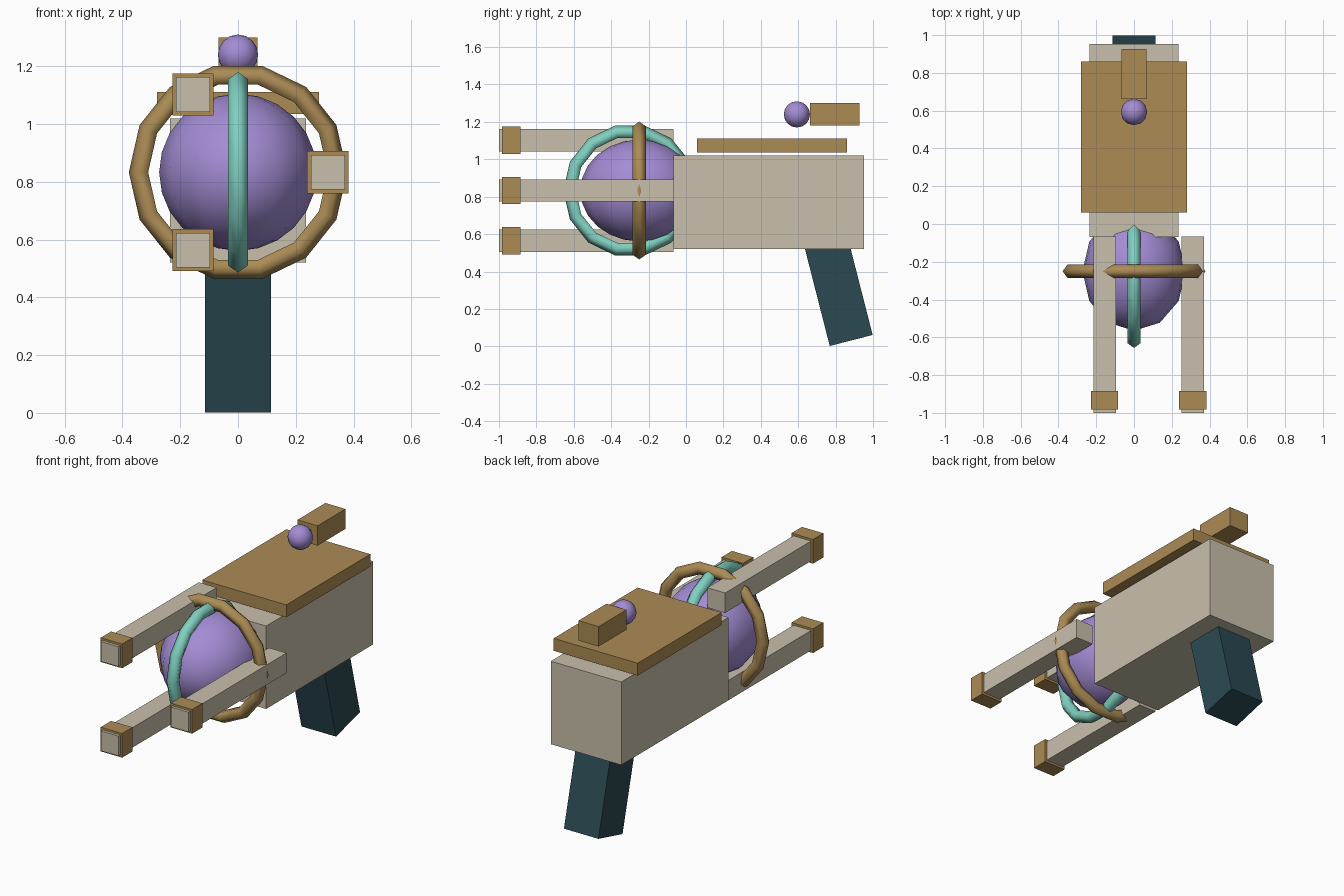
import bpy
import math
from math import radians

if "Cube" in bpy.data.objects:
    bpy.data.objects.remove(bpy.data.objects["Cube"])


def material(name, rgb):
    m = bpy.data.materials.new(name)
    lin = [((c / 255 + 0.055) / 1.055) ** 2.4 for c in rgb]
    m.diffuse_color = (*lin, 1)
    m.use_nodes = True
    m.node_tree.nodes["Principled BSDF"].inputs["Base Color"].default_value = m.diffuse_color
    return m


BEIGE = material("warm grey shell", (201, 192, 172))
BRASS = material("brass", (171, 139, 84))
PURPLE = material("purple glow", (163, 140, 212))
MINT = material("mint", (128, 208, 192))
DARK = material("dark teal", (43, 74, 83))


def finish(name, mat, smooth=False):
    ob = bpy.context.object
    ob.name = name
    ob.data.name = name
    ob.data.materials.append(mat)
    if smooth:
        bpy.ops.object.shade_smooth()
    return ob


def box(name, loc, size, mat, rot=(0, 0, 0)):
    bpy.ops.mesh.primitive_cube_add(size=1, location=loc, rotation=rot)
    bpy.context.object.scale = size
    return finish(name, mat)


def ball(name, loc, radii, segments, rings, mat):
    bpy.ops.mesh.primitive_uv_sphere_add(segments=segments, ring_count=rings, radius=1, location=loc)
    bpy.context.object.scale = radii
    return finish(name, mat, True)


def ring(name, loc, rot, outer, tube, mat):
    bpy.ops.mesh.primitive_torus_add(major_segments=14, minor_segments=5, location=loc, rotation=rot,
                                     major_radius=outer - tube, minor_radius=tube)
    return finish(name, mat, True)


AXIS_Z = 0.833

# Main housing, floating top plate and grip
box("body", (0, 0.442, 0.77), (0.47, 1.02, 0.50), BEIGE)
box("top_plate", (0, 0.46, 1.073), (0.56, 0.80, 0.075), BRASS)
box("grip", (0, 0.809, 0.322), (0.23, 0.237, 0.60), DARK, (0.25, 0, 0))

# Sight block with its bead
box("sight_block", (0, 0.795, 1.24), (0.134, 0.265, 0.12), BRASS)
ball("sight_bead", (0, 0.593, 1.24), (0.07, 0.07, 0.07), 12, 8, PURPLE)

# Energy core and the two crossed rings
ball("core", (0, -0.25, AXIS_Z), (0.273, 0.315, 0.272), 12, 12, PURPLE)
ring("cross_ring", (0, -0.25, AXIS_Z), (radians(90), 0, 0), 0.378, 0.037, BRASS)
ring("long_ring", (0, -0.30, AXIS_Z), (radians(90), 0, radians(90)), 0.356, 0.037, MINT)

# Three prongs spaced evenly around the core, each with a collar
for i in range(3):
    a = math.tau * i / 3
    x, z = 0.311 * math.cos(a), AXIS_Z + 0.311 * math.sin(a)
    box(f"prong_{i + 1}", (x, -0.533, z), (0.118, 0.934, 0.12), BEIGE)
    box(f"prong_collar_{i + 1}", (x, -0.934, z), (0.143, 0.098, 0.146), BRASS)
